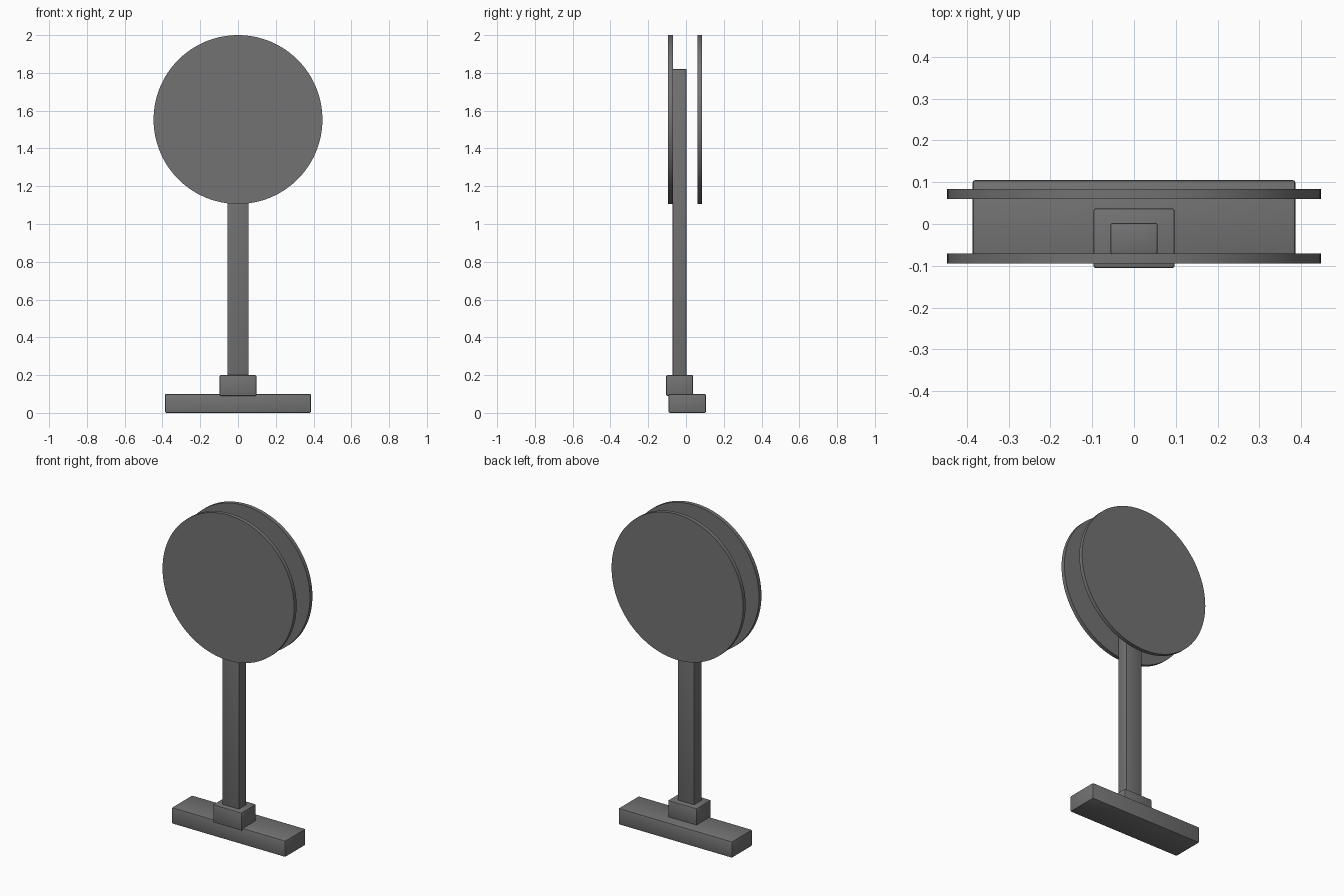
import bpy, bmesh, math
from mathutils import Matrix

if "Cube" in bpy.data.objects:
    bpy.data.objects.remove(bpy.data.objects["Cube"])

grey = bpy.data.materials.new("dark grey")
grey.diffuse_color = (0.17, 0.17, 0.17, 1)
grey.use_nodes = True
grey.node_tree.nodes["Principled BSDF"].inputs["Base Color"].default_value = grey.diffuse_color


def finish(name, bm):
    mesh = bpy.data.meshes.new(name)
    bm.to_mesh(mesh)
    bm.free()
    mesh.materials.append(grey)
    ob = bpy.data.objects.new(name, mesh)
    bpy.context.collection.objects.link(ob)
    bpy.ops.object.select_all(action='DESELECT')
    ob.select_set(True)
    bpy.context.view_layer.objects.active = ob
    bpy.ops.object.shade_smooth_by_angle(angle=math.radians(30))
    return ob


def box(name, half_x, y0, y1, z0, z1, bevel):
    bm = bmesh.new()
    bmesh.ops.create_cube(bm, size=1)
    bmesh.ops.scale(bm, vec=(2 * half_x, y1 - y0, z1 - z0), verts=bm.verts)
    bmesh.ops.translate(bm, vec=(0, (y0 + y1) / 2, (z0 + z1) / 2), verts=bm.verts)
    bmesh.ops.bevel(bm, geom=bm.edges[:], offset=bevel, segments=2,
                    profile=0.5, affect='EDGES')
    return finish(name, bm)


def disc(name, y0, y1, radius=0.447, z=1.553):
    bm = bmesh.new()
    bmesh.ops.create_cone(bm, cap_ends=True, segments=128, radius1=radius,
                          radius2=radius, depth=y1 - y0,
                          matrix=Matrix.Translation((0, (y0 + y1) / 2, z))
                          @ Matrix.Rotation(math.pi / 2, 4, 'X'))
    return finish(name, bm)


# Stand: foot bar, collar and upright post
box("base", 0.386, -0.092, 0.105, 0.0, 0.1, 0.006)
box("collar", 0.097, -0.105, 0.037, 0.09, 0.2, 0.005)
box("post", 0.056, -0.071, 0.002, 0.1, 1.82, 0.003)

# Round sign plates either side of the post
disc("front_disc", -0.094, -0.07)
disc("back_disc", 0.06, 0.084)
